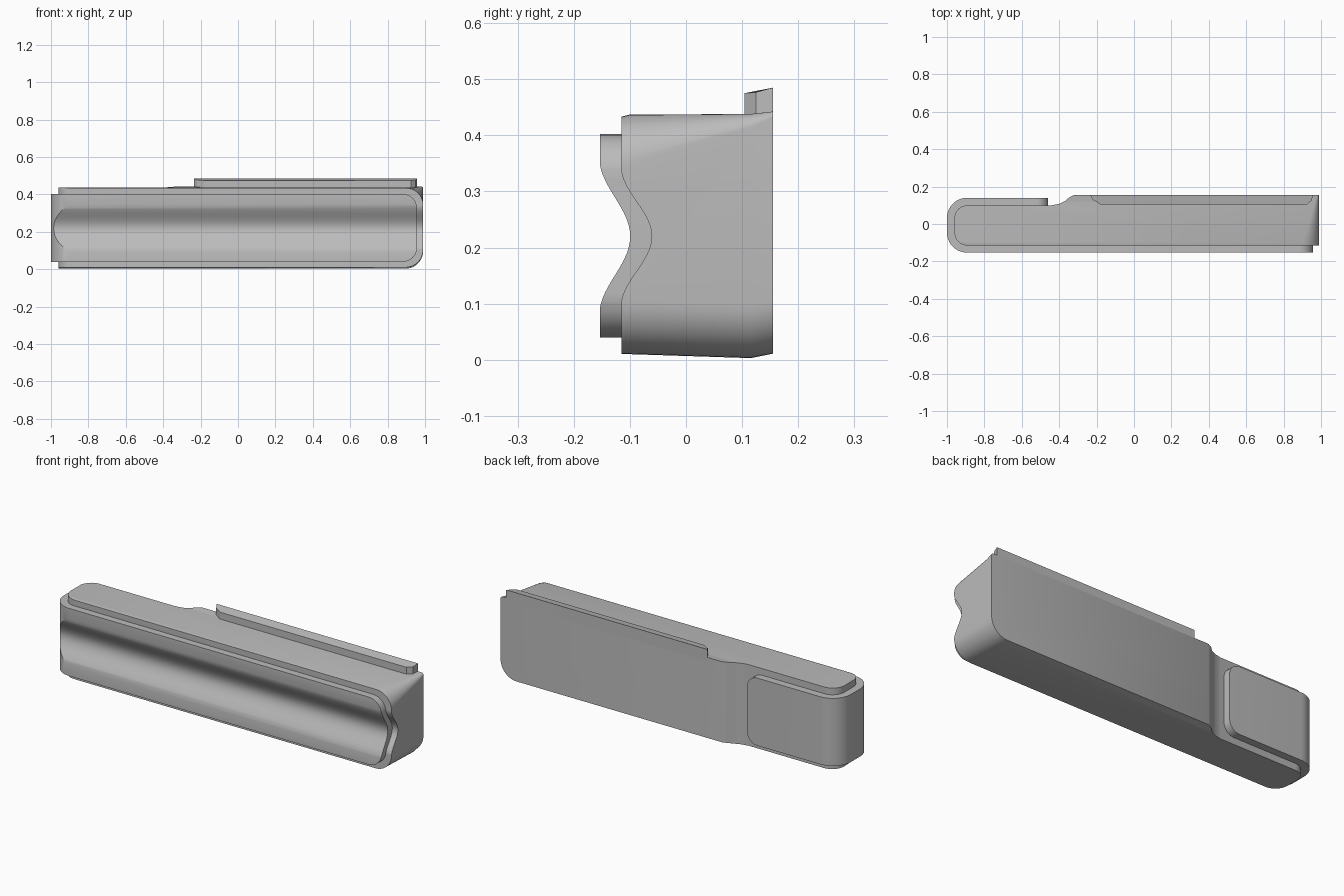
import bpy, bmesh, math
from mathutils import Vector

if "Cube" in bpy.data.objects:
    bpy.data.objects.remove(bpy.data.objects["Cube"])

grey = bpy.data.materials.new("plain grey")
grey.use_nodes = True
grey.diffuse_color = (0.5, 0.5, 0.5, 1)
grey.node_tree.nodes["Principled BSDF"].inputs["Base Color"].default_value = (0.5, 0.5, 0.5, 1)


def loft(name, rings):
    """Closed solid through rings of matching points."""
    bm = bmesh.new()
    loops = [[bm.verts.new(p) for p in ring] for ring in rings]
    n = len(loops[0])
    for a, b in zip(loops, loops[1:]):
        for i in range(n):
            j = (i + 1) % n
            bm.faces.new((a[i], a[j], b[j], b[i]))
    bm.faces.new(loops[0])
    bm.faces.new(loops[-1])
    bmesh.ops.recalc_face_normals(bm, faces=bm.faces)
    mesh = bpy.data.meshes.new(name)
    bm.to_mesh(mesh)
    bm.free()
    mesh.materials.append(grey)
    obj = bpy.data.objects.new(name, mesh)
    bpy.context.collection.objects.link(obj)
    return obj


def plan(name, outline, z0, z1):
    return loft(name, [[(x, y, z) for x, y in outline] for z in (z0, z1)])


def arc(cx, cy, r, start, end, n=10):
    angles = [math.radians(start + (end - start) * i / n) for i in range(n + 1)]
    return [(cx + r * math.cos(a), cy + r * math.sin(a)) for a in angles]


def apply_boolean(obj, cutter, operation):
    mod = obj.modifiers.new("cut", "BOOLEAN")
    mod.object, mod.operation, mod.solver = cutter, operation, "EXACT"
    bpy.context.view_layer.objects.active = obj
    bpy.ops.object.modifier_apply(modifier=mod.name)
    bpy.data.objects.remove(cutter)


def groove(front, half):
    """Long wavy channel cutter along the front."""
    steps = 28
    wave = []
    for i in range(steps + 1):
        t = -1 + 2 * i / steps
        wave.append((front + 0.0275 * (1 + math.cos(math.pi * t)), 0.22 + half * t))
    wave += [(-0.4, 0.22 + half), (-0.4, 0.22 - half)]
    return loft("groove_cutter", [[(x, y, z) for y, z in wave] for x in (-1.2, 1.2)])


def finish(obj, angle=30):
    bpy.ops.object.select_all(action="DESELECT")
    obj.select_set(True)
    bpy.context.view_layer.objects.active = obj
    bpy.ops.object.shade_smooth_by_angle(angle=math.radians(angle))


# Core body: rounded left end, and a step up to the thicker back
outline = [(0.99, -0.115), (0.99, 0.155), (-0.32, 0.155)]
outline += [(-0.345, 0.143), (-0.37, 0.122), (-0.4, 0.108), (-0.44, 0.1)]
outline += arc(-0.89, 0.03, 0.07, 90, 180) + arc(-0.89, -0.045, 0.07, 180, 270)
core = plan("core_body", outline, -0.1, 0.6)

# Rounded end shape: the upper corner squares off toward the back
sections = []
for y, low, high, r_top in ((-0.12, 0.01, 0.432, 0.09), (-0.1, 0.01, 0.437, 0.09),
                            (0.115, 0.003, 0.438, 0.025), (0.16, 0.012, 0.443, 0.008)):
    ring = [(-1.2, low)] + arc(0.99 - 0.095, low + 0.095, 0.095, -90, 0)
    ring += arc(0.99 - r_top, high - r_top, r_top, 0, 90) + [(-1.2, high)]
    sections.append([(x, y, z) for x, z in ring])
apply_boolean(core, loft("end_shape", sections), "INTERSECT")
apply_boolean(core, groove(-0.116, 0.125), "DIFFERENCE")
finish(core)

# Wrapping grip strip: front, round the left end, onto the back
outline = [(0.957, -0.04), (0.957, -0.153)]
outline += arc(-0.893, -0.046, 0.107, 270, 180) + arc(-0.893, 0.033, 0.107, 180, 90)
outline += [(-0.46, 0.14), (-0.46, 0.085), (-0.85, 0.085), (-0.85, -0.04)]
strip = plan("grip_strip", outline, 0.04, 0.402)
bm = bmesh.new()
bm.from_mesh(strip.data)
for x, radius in ((0.957, 0.075), (-0.46, 0.06)):
    ends = [e for e in bm.edges if all(abs(v.co.x - x) < 1e-4 for v in e.verts)
            and abs(e.verts[0].co.z - e.verts[1].co.z) < 1e-4]
    bmesh.ops.bevel(bm, geom=ends, offset=radius, segments=8, profile=0.5, affect="EDGES")
bm.to_mesh(strip.data)
bm.free()
apply_boolean(strip, groove(-0.1545, 0.14), "DIFFERENCE")
finish(strip)

# Raised lip along the upper back edge
lip = plan("back_lip", [(-0.235, 0.155), (-0.22, 0.13), (-0.18, 0.104), (0.925, 0.104),
                        (0.95, 0.125), (0.957, 0.155)], 0.42, 0.485)
for v in lip.data.vertices:
    if v.co.z > 0.45:
        v.co.z = 0.475 + 0.01 * ((v.co.y - 0.104) / 0.051) ** 2
finish(lip, 20)
